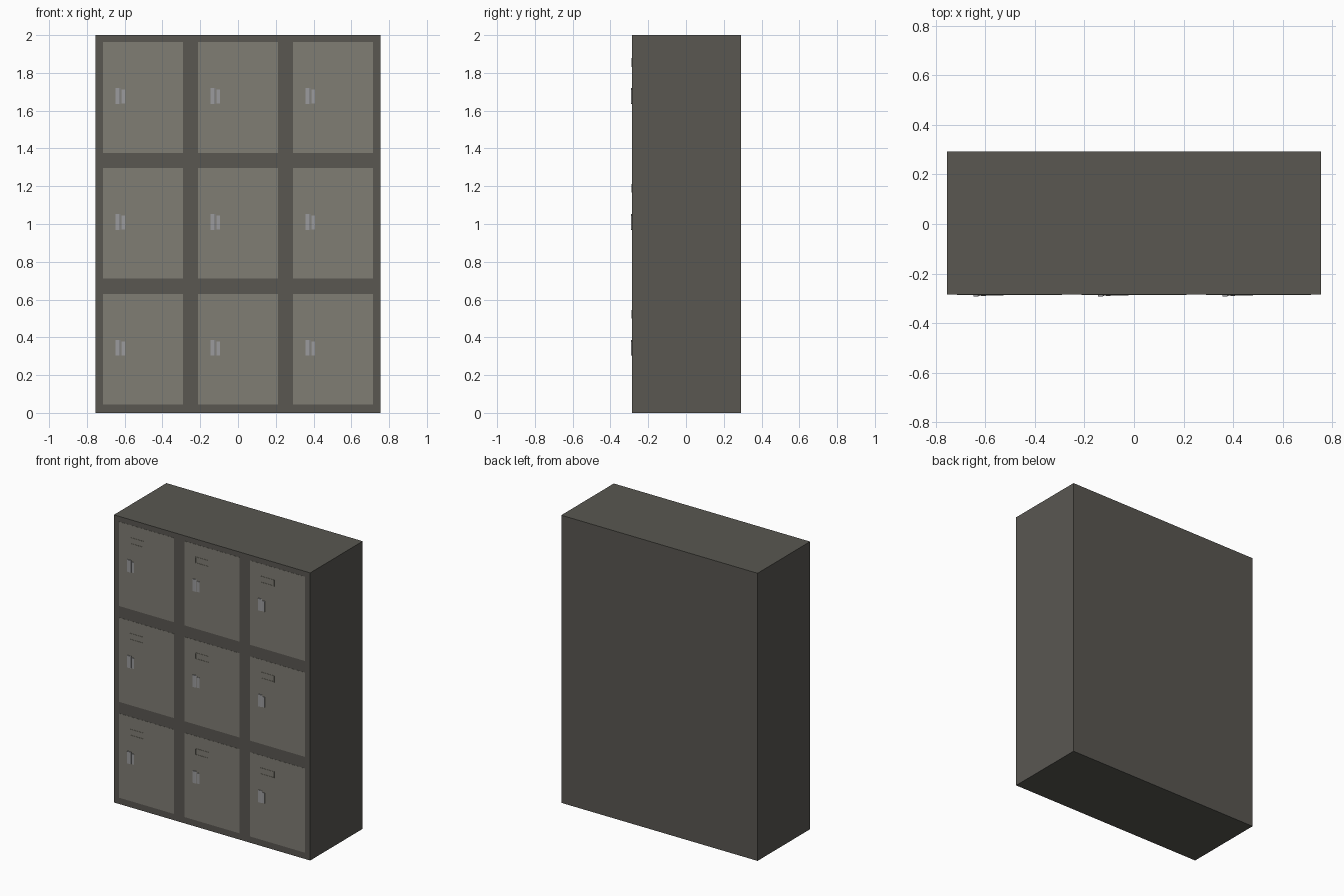
import bpy, bmesh

if "Cube" in bpy.data.objects:
    bpy.data.objects.remove(bpy.data.objects["Cube"])

FRONT = -0.285


def material(name, rgb):
    m = bpy.data.materials.new(name)
    m.diffuse_color = (*rgb, 1)
    m.use_nodes = True
    m.node_tree.nodes["Principled BSDF"].inputs["Base Color"].default_value = m.diffuse_color
    return m


body_mat = material("dark_paint", (0.10, 0.095, 0.083))
door_mat = material("light_paint", (0.215, 0.205, 0.175))
metal_mat = material("metal", (0.33, 0.33, 0.34))


def make(name, bm, mat):
    bmesh.ops.recalc_face_normals(bm, faces=bm.faces[:])
    me = bpy.data.meshes.new(name)
    bm.to_mesh(me)
    bm.free()
    me.materials.append(mat)
    ob = bpy.data.objects.new(name, me)
    bpy.context.collection.objects.link(ob)
    return ob


def add_box(bm, x0, x1, y0, y1, z0, z1):
    vs = bmesh.ops.create_cube(bm, size=1)["verts"]
    for v in vs:
        v.co.x = x1 if v.co.x > 0 else x0
        v.co.y = y1 if v.co.y > 0 else y0
        v.co.z = z1 if v.co.z > 0 else z0


def box(name, mat, *bounds):
    bm = bmesh.new()
    add_box(bm, *bounds)
    return make(name, bm, mat)


def label_holder(name, x, z):
    # thin rectangular rim around the name card
    bm = bmesh.new()
    w, h, t = 0.0525, 0.0225, 0.004
    y0, y1 = FRONT - 0.003, FRONT
    for s in (-1, 1):
        xa, xb = sorted((x + s * w, x + s * (w - t)))
        add_box(bm, xa, xb, y0, y1, z - h, z + h)
        za, zb = sorted((z + s * h, z + s * (h - t)))
        add_box(bm, x - w + t, x + w - t, y0, y1, za, zb)
    make(name, bm, door_mat)


def lever(name, x, z):
    # slanted pull, profile extruded upwards
    bm = bmesh.new()
    prof = [(-0.025, 0.0), (-0.025, -0.007), (-0.006, -0.007), (0.002, -0.003), (0.002, 0.0)]
    f = bm.faces.new([bm.verts.new((x + px, FRONT + py, z - 0.042)) for px, py in prof])
    up = bmesh.ops.extrude_face_region(bm, geom=[f])["geom"]
    bmesh.ops.translate(bm, verts=[g for g in up if isinstance(g, bmesh.types.BMVert)],
                        vec=(0, 0, 0.084))
    make(name, bm, metal_mat)


# cabinet shell
box("cabinet_body", body_mat, -0.755, 0.755, FRONT, 0.292, 0, 2)

# three by three doors with fittings
for row in range(3):
    for col in range(3):
        cx = (col - 1) * 0.503
        cz = 0.337 + row * 0.6665
        tag = f"_{row + 1}_{col + 1}"
        box("door" + tag, door_mat, cx - 0.212, cx + 0.212, FRONT - 0.001, FRONT + 0.01,
            cz - 0.293, cz + 0.293)
        label_holder("label_holder" + tag, cx - 0.0755, cz + 0.185)
        hx, hz = cx - 0.12, cz + 0.008
        lever("handle_lever" + tag, hx, hz)
        box("handle_plate" + tag, metal_mat, hx + 0.006, hx + 0.025, FRONT - 0.005, FRONT,
            hz - 0.04, hz + 0.033)
